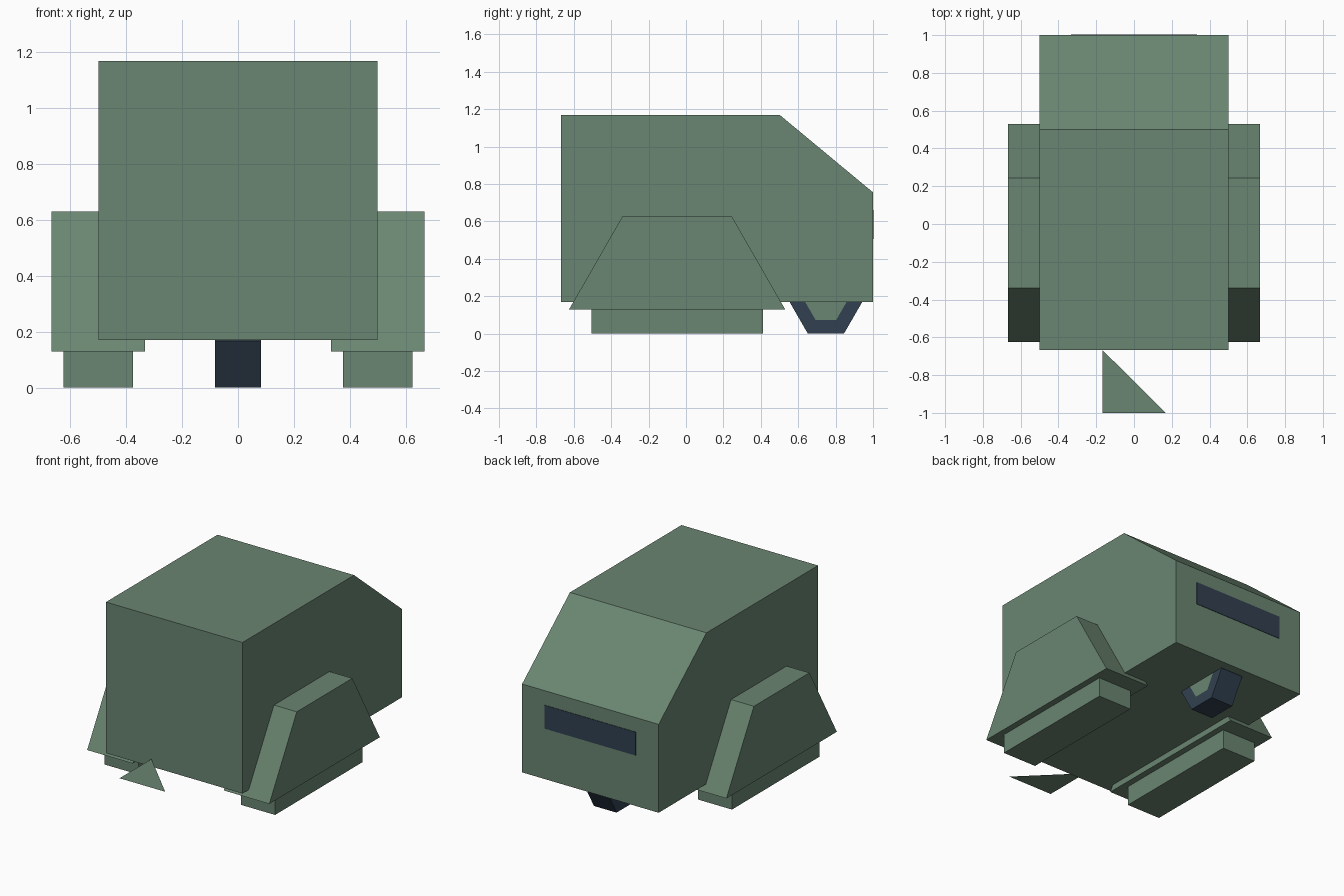
import bpy, bmesh, math

if "Cube" in bpy.data.objects:
    bpy.data.objects.remove(bpy.data.objects["Cube"])


def material(name, rgb):
    m = bpy.data.materials.new(name)
    m.diffuse_color = (*rgb, 1)
    m.use_nodes = True
    m.node_tree.nodes["Principled BSDF"].inputs["Base Color"].default_value = m.diffuse_color
    return m


GREEN = material("army green", (0.144, 0.235, 0.165))
NAVY = material("dark navy", (0.031, 0.051, 0.080))


def finish(name, bm, *mats):
    mesh = bpy.data.meshes.new(name)
    bm.to_mesh(mesh)
    bm.free()
    for m in mats:
        mesh.materials.append(m)
    obj = bpy.data.objects.new(name, mesh)
    bpy.context.collection.objects.link(obj)
    return obj


def side_profile(points, x0, x1):
    """Extrude a (y, z) outline from x0 to x1."""
    bm = bmesh.new()
    face = bm.faces.new([bm.verts.new((x0, y, z)) for y, z in points])
    out = bmesh.ops.extrude_face_region(bm, geom=[face])["geom"]
    bmesh.ops.translate(bm, vec=(x1 - x0, 0, 0),
                        verts=[g for g in out if isinstance(g, bmesh.types.BMVert)])
    bmesh.ops.recalc_face_normals(bm, faces=bm.faces[:])
    return bm


def rectangle(y0, y1, z0, z1):
    return [(y0, z0), (y1, z0), (y1, z1), (y0, z1)]


# Body with sloped rear roof
finish("body", side_profile([(-0.667, 0.17), (1, 0.17), (1, 0.755),
                             (0.5, 1.17), (-0.667, 1.17)], -0.5, 0.5), GREEN)

# Rear window plate
finish("rear_window", side_profile(rectangle(0.998, 1.003, 0.505, 0.66),
                                   -0.333, 0.333), NAVY)

# Side fenders and the skids below them
for side, s in (("left", -1), ("right", 1)):
    finish(side + "_fender", side_profile([(-0.625, 0.13), (0.53, 0.13), (0.243, 0.63),
                                           (-0.338, 0.63)], s * 0.333, s * 0.667), GREEN)
    finish(side + "_skid", side_profile(rectangle(-0.505, 0.412, 0, 0.13),
                                        s * 0.375, s * 0.625), GREEN)

# Six-sided rear wheel with green hub faces inset in both caps
R = 0.193
hexagon = [(0.748 + R * math.cos(i * math.pi / 3), 0.167 + R * math.sin(i * math.pi / 3))
           for i in range(6)]
bm = side_profile(hexagon, -0.083, 0.083)
caps = [f for f in bm.faces if abs(f.normal.x) > 0.9]
bmesh.ops.inset_individual(bm, faces=caps, thickness=0.0835)
for f in caps:
    f.material_index = 1
finish("rear_wheel", bm, NAVY, GREEN)

# Flat triangular front fin
bm = bmesh.new()
bm.faces.new([bm.verts.new(p) for p in ((-0.167, -0.667, 0.22), (-0.167, -1, 0.22),
                                        (0.167, -1, 0.22))])
finish("front_fin", bm, GREEN)
